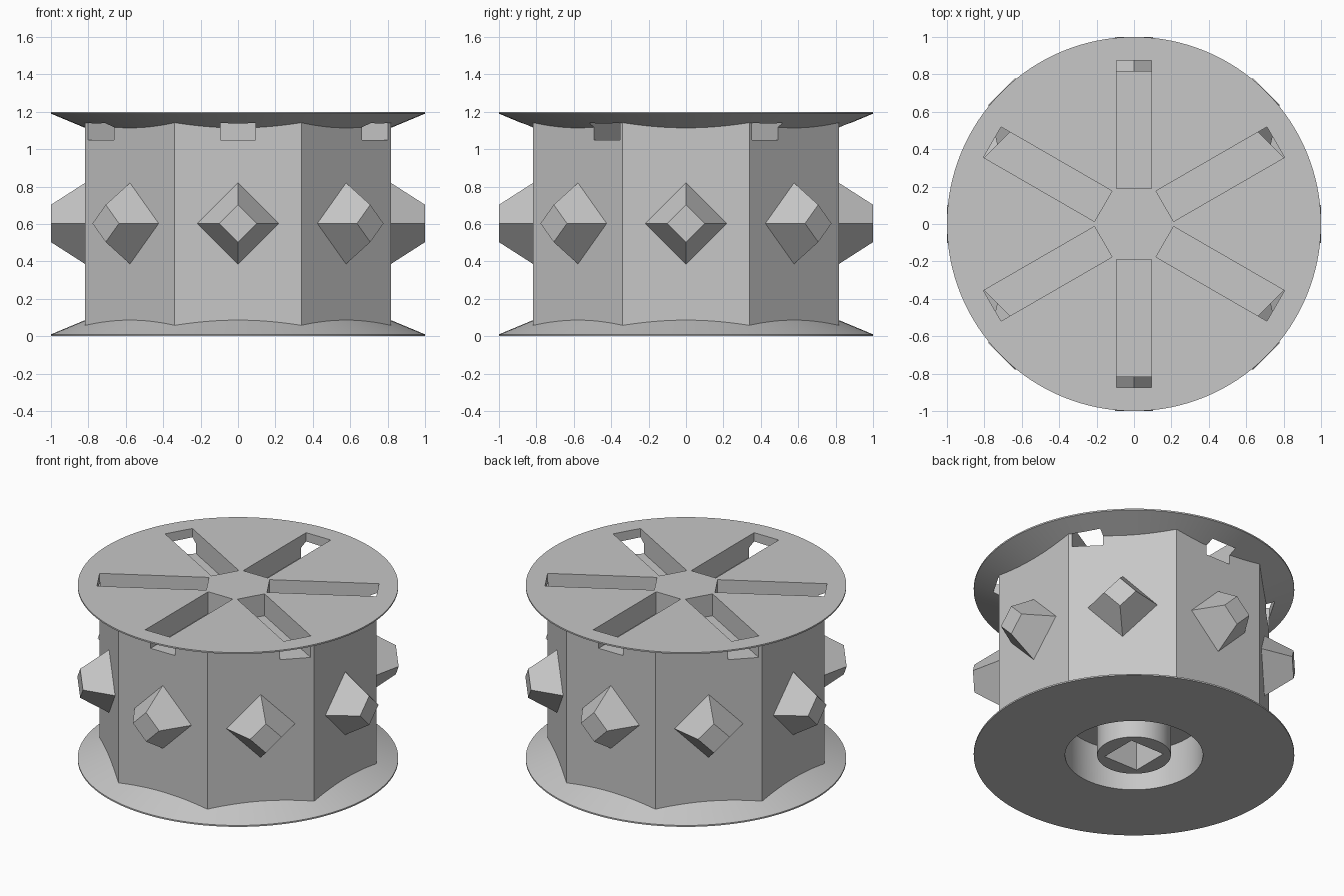
import bpy
import bmesh
from math import radians, cos, pi
from mathutils import Matrix

cube = bpy.data.objects.get("Cube")
if cube:
    bpy.data.objects.remove(cube, do_unlink=True)

GREY = (0.57, 0.57, 0.57, 1)
grey = bpy.data.materials.new("light grey")
grey.use_nodes = True
grey.diffuse_color = GREY
grey.node_tree.nodes["Principled BSDF"].inputs["Base Color"].default_value = GREY


def finish(bm, name):
    bmesh.ops.recalc_face_normals(bm, faces=bm.faces)
    mesh = bpy.data.meshes.new(name)
    bm.to_mesh(mesh)
    bm.free()
    mesh.materials.append(grey)
    obj = bpy.data.objects.new(name, mesh)
    bpy.context.collection.objects.link(obj)
    return obj


def revolve(name, profile, closed=False, steps=128):
    bm = bmesh.new()
    verts = [bm.verts.new((r, 0, z)) for r, z in profile]
    edges = [bm.edges.new(pair) for pair in zip(verts, verts[1:])]
    if closed:
        edges.append(bm.edges.new((verts[-1], verts[0])))
    bmesh.ops.spin(bm, geom=verts + edges, cent=(0, 0, 0), axis=(0, 0, 1),
                   angle=2 * pi, steps=steps)
    bmesh.ops.remove_doubles(bm, verts=bm.verts, dist=0.0001)
    return finish(bm, name)


def add_box(bm, low, high, turn=0):
    size = [b - a for a, b in zip(low, high)]
    mid = [(a + b) / 2 for a, b in zip(low, high)]
    bmesh.ops.create_cube(bm, size=1, matrix=Matrix.Rotation(turn, 4, 'Z')
                          @ Matrix.Translation(mid) @ Matrix.Diagonal((*size, 1)))


def boolean(target, other, operation):
    mod = target.modifiers.new(operation.lower(), 'BOOLEAN')
    mod.operation = operation
    mod.solver = 'EXACT'
    mod.object = other
    bpy.context.view_layer.objects.active = target
    bpy.ops.object.modifier_apply(modifier=mod.name)
    bpy.data.objects.remove(other, do_unlink=True)


# Eight-sided drum with flat faces to the front and sides
bm = bmesh.new()
bmesh.ops.create_cone(bm, cap_ends=True, segments=8, radius1=0.817 / cos(pi / 8),
                      radius2=0.817 / cos(pi / 8), depth=1.1,
                      matrix=Matrix.Translation((0, 0, 0.6)) @ Matrix.Rotation(pi / 8, 4, 'Z'))
drum = finish(bm, "drum")

# Thin-rimmed conical flanges, top and bottom
rim = [(0, 0), (1, 0), (1, 0.01), (0.7, 0.135), (0, 0.135)]
boolean(drum, revolve("bottom_flange", rim), 'UNION')
boolean(drum, revolve("top_flange", [(r, 1.2 - z) for r, z in rim]), 'UNION')

# Six radial slots that break out through the drum wall
bm = bmesh.new()
for i in range(6):
    add_box(bm, (0.19, -0.094, 1.05), (0.875, 0.094, 1.3), radians(30 + 60 * i))
boolean(drum, finish(bm, "slot_cutter"), 'DIFFERENCE')

# Round recess underneath, leaving a post with a square socket
groove = [(0.23, -0.1), (0.43, -0.1), (0.43, 0.28), (0.23, 0.28)]
boolean(drum, revolve("recess_cutter", groove, closed=True), 'DIFFERENCE')
bm = bmesh.new()
add_box(bm, (-0.13, -0.13, -0.1), (0.13, 0.13, 0.35))
boolean(drum, finish(bm, "socket_cutter"), 'DIFFERENCE')

bpy.ops.object.select_all(action='DESELECT')
drum.select_set(True)
bpy.context.view_layer.objects.active = drum
bpy.ops.object.shade_smooth_by_angle(angle=radians(20))

# Blunt diamond studs, one on each drum face
bm = bmesh.new()
for i in range(8):
    place = (Matrix.Rotation(i * pi / 4, 4, 'Z') @ Matrix.Translation((0.9, 0, 0.603))
             @ Matrix.Rotation(pi / 2, 4, 'Y'))
    bmesh.ops.create_cone(bm, cap_ends=True, segments=4, radius1=0.228,
                          radius2=0.1, depth=0.2, matrix=place)
finish(bm, "studs")
